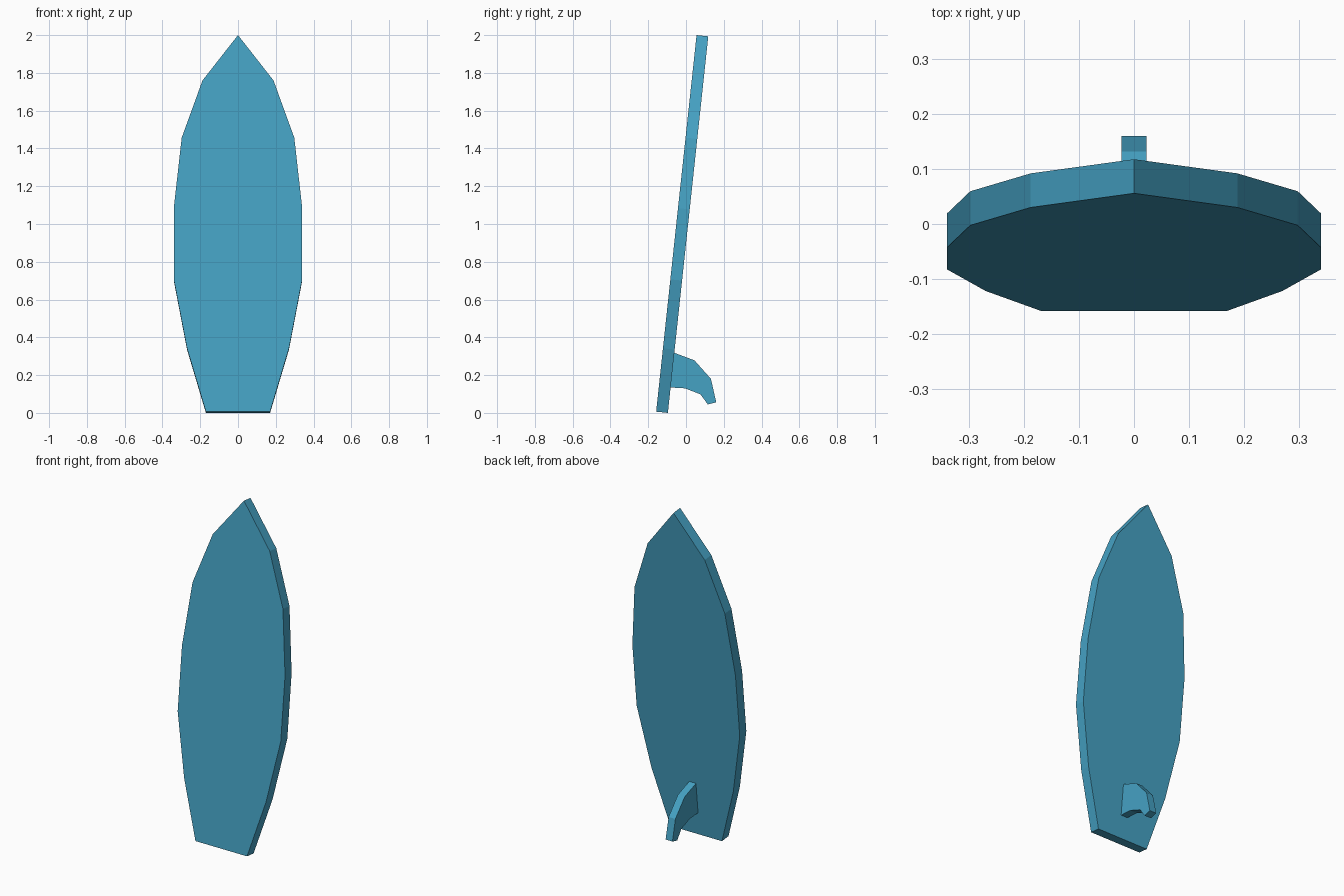
import bpy, bmesh
from mathutils import Vector

if "Cube" in bpy.data.objects:
    bpy.data.objects.remove(bpy.data.objects["Cube"])

blue = bpy.data.materials.new("board_blue")
blue.diffuse_color = (0.06, 0.36, 0.55, 1)
blue.use_nodes = True
blue.node_tree.nodes["Principled BSDF"].inputs["Base Color"].default_value = blue.diffuse_color


def slab(name, points, offset):
    """Extrude a closed flat outline by an offset vector."""
    bm = bmesh.new()
    face = bm.faces.new([bm.verts.new(p) for p in points])
    out = bmesh.ops.extrude_face_region(bm, geom=[face], use_keep_orig=True)
    verts = [g for g in out["geom"] if isinstance(g, bmesh.types.BMVert)]
    bmesh.ops.translate(bm, verts=verts, vec=Vector(offset))
    bmesh.ops.recalc_face_normals(bm, faces=bm.faces)
    mesh = bpy.data.meshes.new(name)
    bm.to_mesh(mesh)
    bm.free()
    mesh.materials.append(blue)
    obj = bpy.data.objects.new(name, mesh)
    bpy.context.collection.objects.link(obj)
    return obj


# Board: half outline (x, z) mirrored, leaning back on a slight slope
BOTTOM_Z, BOTTOM_Y, SLOPE = 0.0066, -0.158, 0.1073
half = [(0.17, BOTTOM_Z), (0.27, 0.342), (0.34, 0.707), (0.34, 1.084),
        (0.298, 1.457), (0.188, 1.76)]
outline = half + [(0, 2.0)] + [(-x, z) for x, z in reversed(half)]
lean = lambda z: BOTTOM_Y + SLOPE * (z - BOTTOM_Z)
slab("board", [(x, lean(z), z) for x, z in outline], (0, 0.062, -0.0066))

# Fin: swept side profile (y, z), root set slightly into the board
profile = [(-0.07, 0.321), (0.045, 0.278), (0.132, 0.18), (0.16, 0.056),
           (0.115, 0.045), (0.077, 0.098), (-0.005, 0.13), (-0.09, 0.135)]
W = 0.0225
slab("fin", [(-W, y, z) for y, z in profile], (2 * W, 0, 0))
